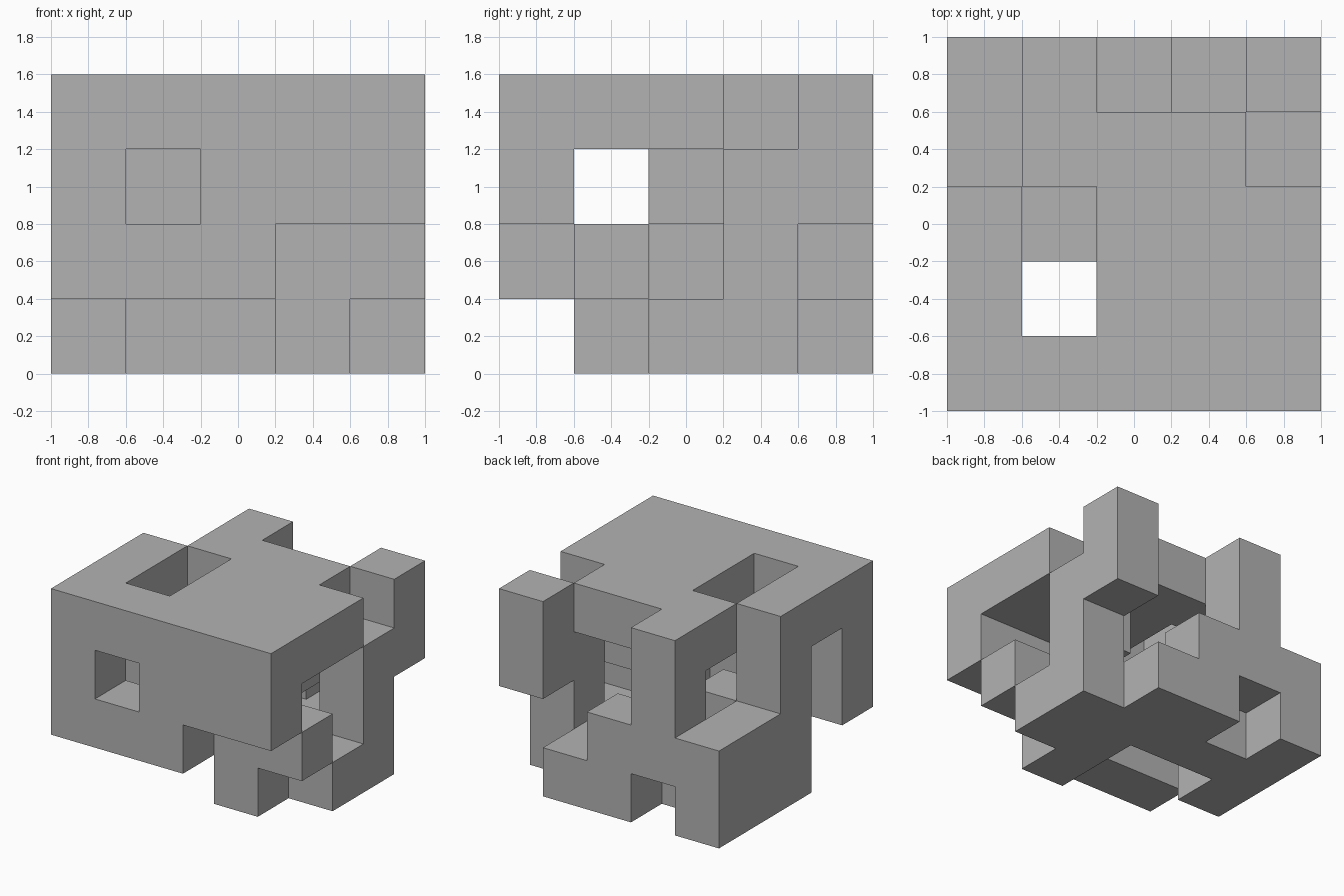
import bpy
import bmesh
from mathutils import Vector

cube = bpy.data.objects.get("Cube")
if cube:
    bpy.data.objects.remove(cube, do_unlink=True)

CELL = 0.4
# Layers from the ground up; rows run front to back, characters run along x
LAYERS = [
    "..... ...x. x..xx xxxxx x.xx.",
    "xxx.. ...xx xx... x...x xxx..",
    "x.xxx ..... x..x. ....x .x..x",
    "xxxxx x.xxx x.xxx .xxx. .x..x",
]

filled = {
    (i, j, k)
    for k, layer in enumerate(LAYERS)
    for j, row in enumerate(layer.split())
    for i, mark in enumerate(row)
    if mark == "x"
}

# Plain grey material
grey = bpy.data.materials.new("plain_grey")
grey.use_nodes = True
colour = (0.45, 0.45, 0.45, 1)
grey.diffuse_color = colour
shader = next(n for n in grey.node_tree.nodes if n.type == "BSDF_PRINCIPLED")
shader.inputs["Base Color"].default_value = colour


def add_side(bm, cell, axis, sign):
    """Add one outward square on the given side of a cell."""
    normal, u, v = Vector(), Vector(), Vector()
    normal[axis] = sign
    u[(axis + 1) % 3] = 1
    v[(axis + 2) % 3] = sign
    centre = Vector(cell) + Vector((-2, -2, 0.5)) + normal / 2
    loop = [(-1, -1), (1, -1), (1, 1), (-1, 1)]
    corners = [(centre + (u * a + v * b) / 2) * CELL for a, b in loop]
    bm.faces.new([bm.verts.new(c) for c in corners])


# Interlocking block: only the exposed sides of the cells are built
bm = bmesh.new()
for cell in sorted(filled):
    for axis in range(3):
        for sign in (-1, 1):
            neighbour = list(cell)
            neighbour[axis] += sign
            if tuple(neighbour) not in filled:
                add_side(bm, cell, axis, sign)
bmesh.ops.remove_doubles(bm, verts=bm.verts, dist=0.001)

mesh = bpy.data.meshes.new("notched_block")
bm.to_mesh(mesh)
bm.free()
mesh.materials.append(grey)
block = bpy.data.objects.new("notched_block", mesh)
bpy.context.collection.objects.link(block)
